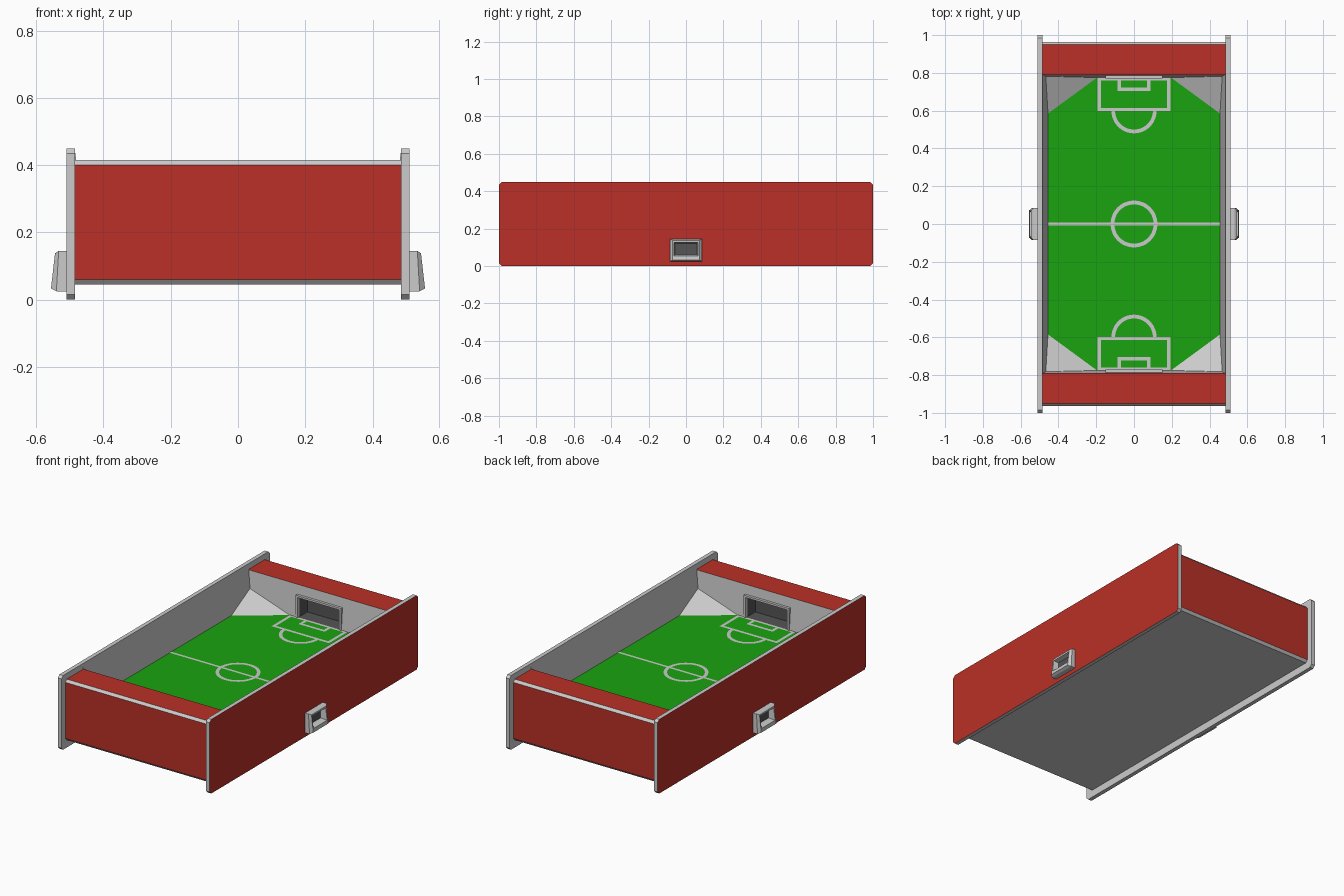
import bpy, bmesh
from math import pi, sin, cos

if "Cube" in bpy.data.objects:
    bpy.data.objects.remove(bpy.data.objects["Cube"])


def material(name, col):
    m = bpy.data.materials.new(name)
    m.diffuse_color = (*col, 1)
    m.use_nodes = True
    m.node_tree.nodes["Principled BSDF"].inputs["Base Color"].default_value = m.diffuse_color
    return m


RED = material("red", (0.49, 0.03, 0.02))
GREEN = material("green", (0.01, 0.37, 0.005))
DARK = material("dark", (0.09, 0.09, 0.09))
GREY = material("grey", (0.6, 0.6, 0.6))


def finish(name, bm, mats=(), paint=None, mirror="", closed=True):
    """Turn a bmesh into an object; paint(face) gives a material index."""
    if closed:
        bmesh.ops.recalc_face_normals(bm, faces=bm.faces[:])
    bm.normal_update()
    if paint:
        for f in bm.faces:
            f.material_index = int(paint(f))
    me = bpy.data.meshes.new(name)
    bm.to_mesh(me)
    bm.free()
    for m in mats:
        me.materials.append(m)
    ob = bpy.data.objects.new(name, me)
    bpy.context.collection.objects.link(ob)
    if mirror:
        add_mirror(ob, mirror)
    return ob


def add_mirror(ob, axes):
    md = ob.modifiers.new("mirror", "MIRROR")
    md.use_axis = ["x" in axes, "y" in axes, False]
    md.use_mirror_merge = False


def loft(rings):
    """Skin a list of equal-length closed rings and cap both ends."""
    bm = bmesh.new()
    vs = [[bm.verts.new(p) for p in r] for r in rings]
    n = len(rings[0])
    for a, b in zip(vs, vs[1:]):
        for i in range(n):
            j = (i + 1) % n
            bm.faces.new((a[i], a[j], b[j], b[i]))
    bm.faces.new(vs[0])
    bm.faces.new(vs[-1])
    return bm


def box(x0, x1, y0, y1, z0, z1):
    return loft([[(x0, y0, z), (x1, y0, z), (x1, y1, z), (x0, y1, z)] for z in (z0, z1)])


# Side panels with clipped corners, red outside
c = 0.015
prof = [(-1 + c, 0), (1 - c, 0), (1, c), (1, 0.45 - c), (1 - c, 0.45),
        (-1 + c, 0.45), (-1, 0.45 - c), (-1, c)]
finish("side_panel", loft([[(x, y, z) for y, z in prof] for x in (0.485, 0.51)]),
       [GREY, RED], lambda f: f.normal.x > 0.9, "x")

# Leaning inner walls along the sides
finish("side_liner", loft([[(0.4855, y, 0.449), (0.455, y, 0.22), (0.4855, y, 0.22)]
                           for y in (-0.795, 0.795)]), mirror="x")

# Floor block
finish("floor_block", box(-0.485, 0.485, -0.78, 0.78, 0.045, 0.22))

# End boxes with chamfered edges and a goal recess
prof = [(0.95, 0.045), (0.963, 0.06), (0.963, 0.40), (0.95, 0.415),
        (0.79, 0.415), (0.775, 0.22), (0.775, 0.045)]
end = finish("end_box", loft([[(x, y, z) for y, z in prof] for x in (-0.485, 0.485)]),
             [GREY, RED, DARK], lambda f: f.normal.y > 0.9 or f.normal.z > 0.9)
cutter = finish("goal_cutter", box(-0.14, 0.14, 0.7, 0.865, 0.222, 0.345),
                [GREY, RED, DARK], lambda f: 2)
cutter.hide_render = True
cutter.hide_viewport = True
md = end.modifiers.new("goal", "BOOLEAN")
md.object = cutter
md.solver = "EXACT"
add_mirror(end, "y")

# Goal frames
for name, x0, x1, z0, z1 in (("goal_post_left", -0.152, -0.14, 0.22, 0.345),
                             ("goal_post_right", 0.14, 0.152, 0.22, 0.345),
                             ("goal_crossbar", -0.152, 0.152, 0.345, 0.357)):
    finish(name, box(x0, x1, 0.77, 0.79, z0, z1), mirror="y")

# Ramped corners
bm = bmesh.new()
for p in ((0.455, 0.585, 0.221), (0.19, 0.777, 0.221), (0.469, 0.783, 0.31), (0.48, 0.785, 0.2)):
    bm.verts.new(p)
bmesh.ops.convex_hull(bm, input=bm.verts[:])
finish("corner_ramp", bm, mirror="xy")

# Green pitch
prof = [(0.455, -0.585), (0.455, 0.585), (0.2, 0.772), (-0.2, 0.772),
        (-0.455, 0.585), (-0.455, -0.585), (-0.2, -0.772), (0.2, -0.772)]
finish("pitch", loft([[(x, y, z) for x, y in prof] for z in (0.21, 0.222)]), [GREEN])

# Pitch markings, one half mirrored
Z = 0.2235
bm = bmesh.new()


def strip(x0, x1, y0, y1):
    bm.faces.new([bm.verts.new((x, y, Z)) for x, y in ((x0, y0), (x1, y0), (x1, y1), (x0, y1))])


def arc(cy, r0, r1, a0, n=24):
    pts = [[bm.verts.new((r * cos(a0 + pi * i / n), cy + r * sin(a0 + pi * i / n), Z))
            for r in (r0, r1)] for i in range(n + 1)]
    for p, q in zip(pts, pts[1:]):
        bm.faces.new((p[0], p[1], q[1], q[0]))


def bracket(hx, y0, y1, w):
    strip(-hx, hx, y0, y0 + w)
    for s in (-hx, hx - w):
        strip(s, s + w, y0 + w, y1)


strip(-0.455, 0.455, 0, 0.008)
arc(0, 0.104, 0.124, 0)
arc(0.60, 0.1, 0.12, pi)
bracket(0.193, 0.597, 0.76, 0.018)
bracket(0.088, 0.705, 0.76, 0.018)
strip(-0.193, 0.193, 0.76, 0.776)
finish("pitch_lines", bm, mirror="y", closed=False)

# Ball return cups on the sides: outer shell, rim and dark hollow
rings = [(0.505, 0.505, 0.085, 0.025, 0.145), (0.54, 0.533, 0.085, 0.025, 0.145),
         (0.556, 0.544, 0.072, 0.033, 0.138), (0.553, 0.543, 0.065, 0.055, 0.127),
         (0.514, 0.514, 0.058, 0.062, 0.12)]
finish("ball_return", loft([[(xb, -h, z0), (xb, h, z0), (xt, h, z1), (xt, -h, z1)]
                            for xb, xt, h, z0, z1 in rings]),
       [GREY, DARK],
       lambda f: 0.51 < f.calc_center_median().x < 0.518, "x")
